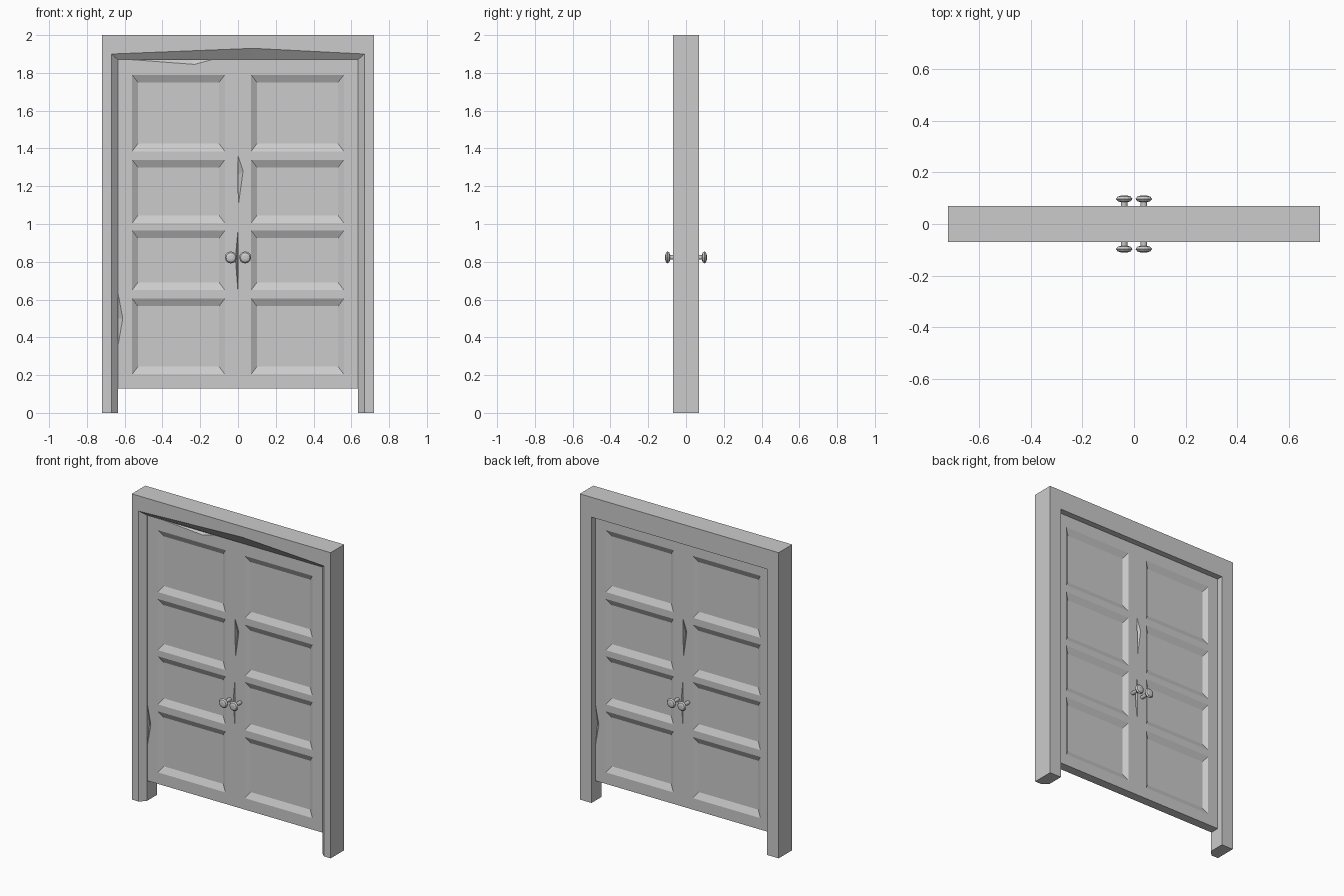
import bpy, bmesh, math
from mathutils import Matrix, Vector

if "Cube" in bpy.data.objects:
    bpy.data.objects.remove(bpy.data.objects["Cube"])

FY = 0.03                                   # half thickness of the door
TURN = Matrix.Rotation(math.pi, 4, 'Z')     # back details are turned copies


def finish(bm, name):
    bmesh.ops.recalc_face_normals(bm, faces=bm.faces)
    me = bpy.data.meshes.new(name)
    bm.to_mesh(me)
    bm.free()
    ob = bpy.data.objects.new(name, me)
    bpy.context.collection.objects.link(ob)
    return ob


def chip(target, tri, apex, y, turned):
    """Cut a splintered wedge: triangle (x,z) on plane y, tapering to apex (x,y,z)."""
    bm = bmesh.new()
    # extend slightly in front of the surface so the cut is clean
    pts = [Vector((x, yy, z)) for x, z in tri for yy in (y, y - 0.01)]
    pts.append(Vector(apex))
    for p in pts:
        bm.verts.new(TURN @ p if turned else p)
    bmesh.ops.convex_hull(bm, input=bm.verts)
    cut = finish(bm, "chip_cutter")
    cut.hide_render = True
    cut.hide_set(True)
    cut.display_type = 'WIRE'
    m = target.modifiers.new("chip", 'BOOLEAN')
    m.operation, m.object, m.solver = 'DIFFERENCE', cut, 'EXACT'


# Frame: a rebated section swept along five stations around the opening
bm = bmesh.new()
stations = [  # outer, front lip, rebate line as (x, z)
    ((-0.72, 0), (-0.67, 0), (-0.635, 0)),
    ((-0.72, 2), (-0.67, 1.9), (-0.635, 1.87)),
    ((0.08, 2), (0.08, 1.93), (0.08, 1.87)),
    ((0.72, 2), (0.67, 1.9), (0.635, 1.87)),
    ((0.72, 0), (0.67, 0), (0.635, 0))]
rings = []
for o, lip, inn in stations:
    sec = [(o, -0.07), (lip, -0.07), (inn, -0.035), (inn, 0.07), (o, 0.07)]
    rings.append([bm.verts.new((p[0], y, p[1])) for p, y in sec])
for a, b in zip(rings, rings[1:]):
    for i in range(5):
        j = (i + 1) % 5
        bm.faces.new((a[i], a[j], b[j], b[i]))
bm.faces.new(rings[0])
bm.faces.new(rings[-1])
frame = finish(bm, "door_frame")
chip(frame, [(0.63, 0.65), (0.67, 0.53), (0.63, 0.38)], (0.63, 0.02, 0.52), 0.07, False)
# that chip sits on the back face, so flip its cutter's overshoot outward
for v in frame.modifiers[0].object.data.vertices:
    if abs(v.co.y - 0.06) < 1e-4:
        v.co.y = 0.08

# Door slab: grid with recessed panel cells, front and turned back, joined at the rim
xs = [-0.635, -0.56, -0.07, 0.07, 0.56, 0.635]
zs = [0.13, 0.205, 0.605, 0.65, 0.965, 1.005, 1.34, 1.385, 1.79, 1.87]
bm = bmesh.new()
for turned in (False, True):
    def vert(x, y, z):
        p = Vector((x, y, z))
        return bm.verts.new(TURN @ p if turned else p)
    g = [[vert(x, -FY, z) for z in zs] for x in xs]
    for i in range(len(xs) - 1):
        for j in range(len(zs) - 1):
            q = [g[i][j], g[i + 1][j], g[i + 1][j + 1], g[i][j + 1]]
            if i % 2 == 0 or j % 2 == 0:
                bm.faces.new(q)
                continue
            x0, x1, z0, z1 = xs[i] + 0.03, xs[i + 1] - 0.03, zs[j] + 0.04, zs[j + 1] - 0.04
            r = [vert(x, -FY + 0.02, z) for x, z in ((x0, z0), (x1, z0), (x1, z1), (x0, z1))]
            bm.faces.new(r)
            for k in range(4):
                n = (k + 1) % 4
                bm.faces.new((q[k], q[n], r[n], r[k]))
bmesh.ops.bridge_loops(bm, edges=[e for e in bm.edges if e.is_boundary])
door = finish(bm, "double_door")

# Splinters along the meeting line, hinge side and top edge
for turned in (False, True):
    chip(door, [(0, 1.36), (0.027, 1.28), (0.002, 1.1)], (0, -0.004, 1.26), -FY, turned)
    chip(door, [(0, 0.97), (-0.014, 0.82), (0, 0.64)], (0.002, -0.004, 0.8), -FY, turned)
    chip(door, [(-0.64, 0.66), (-0.61, 0.5), (-0.64, 0.33)], (-0.64, -0.003, 0.5), -FY, turned)
chip(door, [(-0.63, 1.875), (-0.23, 1.845), (-0.12, 1.875)], (-0.25, -0.005, 1.875), -FY, False)

# Knobs: lathed profile (radius, distance from the door's middle)
profile = [(0.012, 0.025), (0.012, 0.085), (0.024, 0.087), (0.032, 0.097),
           (0.025, 0.106), (0.012, 0.11)]
N = 12
for side in (-1, 1):
    for sx in (-1, 1):
        bm = bmesh.new()
        rings = [[bm.verts.new((sx * 0.038 + r * math.cos(a * math.tau / N), side * d,
                                0.823 + r * math.sin(a * math.tau / N)))
                  for a in range(N)] for r, d in profile]
        for a, b in zip(rings, rings[1:]):
            for i in range(N):
                j = (i + 1) % N
                bm.faces.new((a[i], a[j], b[j], b[i]))
        bm.faces.new(rings[0])
        bm.faces.new(rings[-1])
        finish(bm, ("front" if side < 0 else "back") + ("_left" if sx < 0 else "_right") + "_knob")
